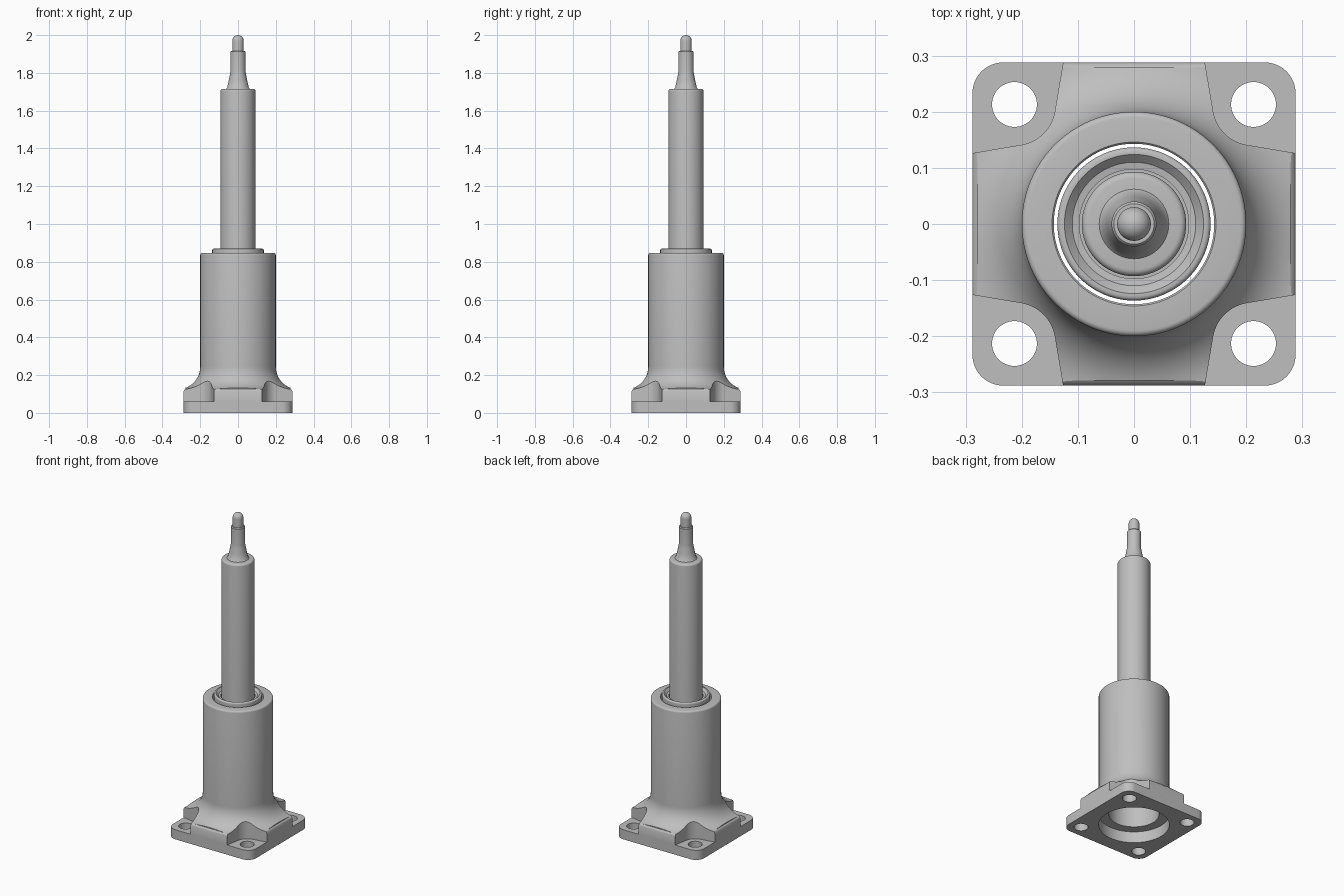
import bpy, bmesh
from math import sin, cos, pi, radians

cube = bpy.data.objects.get("Cube")
if cube:
    bpy.data.objects.remove(cube, do_unlink=True)

# Single plain grey
GREY = (0.52, 0.52, 0.52, 1)
mat = bpy.data.materials.new("plain_grey")
mat.use_nodes = True
mat.diffuse_color = GREY
mat.node_tree.nodes["Principled BSDF"].inputs["Base Color"].default_value = GREY


def finish(name, bm):
    bmesh.ops.remove_doubles(bm, verts=bm.verts, dist=1e-6)
    bmesh.ops.recalc_face_normals(bm, faces=bm.faces)
    mesh = bpy.data.meshes.new(name)
    bm.to_mesh(mesh)
    bm.free()
    mesh.materials.append(mat)
    obj = bpy.data.objects.new(name, mesh)
    bpy.context.collection.objects.link(obj)
    return obj


def arc(cx, cy, r, start, end, steps):
    angles = [radians(start + (end - start) * i / steps) for i in range(steps + 1)]
    return [(cx + r * cos(a), cy + r * sin(a)) for a in angles]


def lathe(name, profile, segments=96):
    """Revolve a closed (radius, height) profile around z."""
    bm = bmesh.new()
    rings = []
    for i in range(segments):
        a = 2 * pi * i / segments
        rings.append([bm.verts.new((r * cos(a), r * sin(a), z)) for r, z in profile])
    n = len(profile)
    for i in range(segments):
        p, q = rings[i], rings[(i + 1) % segments]
        for j in range(n):
            k = (j + 1) % n
            on_axis = profile[j][0] == 0, profile[k][0] == 0
            if all(on_axis):
                continue
            if on_axis[0]:
                bm.faces.new((p[j], q[k], p[k]))
            elif on_axis[1]:
                bm.faces.new((p[j], q[j], p[k]))
            else:
                bm.faces.new((p[j], q[j], q[k], p[k]))
    return finish(name, bm)


def loft(name, sections):
    """Skin a stack of (outline, height) sections and cap both ends."""
    bm = bmesh.new()
    rings = [[bm.verts.new((x, y, z)) for x, y in outline] for outline, z in sections]
    n = len(rings[0])
    for low, high in zip(rings, rings[1:]):
        for i in range(n):
            k = (i + 1) % n
            bm.faces.new((low[i], low[k], high[k], high[i]))
    bm.faces.new(rings[0])
    bm.faces.new(rings[-1])
    return finish(name, bm)


def rounded_square(half, radius):
    c = half - radius
    pts = []
    for i, (sx, sy) in enumerate(((1, 1), (-1, 1), (-1, -1), (1, -1))):
        pts += arc(sx * c, sy * c, radius, 90 * i, 90 * i + 90, 10)
    return pts


def cut(target, cutter, operation):
    mod = target.modifiers.new("cut", 'BOOLEAN')
    mod.operation = operation
    mod.solver = 'EXACT'
    mod.object = cutter
    bpy.context.view_layer.objects.active = target
    bpy.ops.object.modifier_apply(modifier=mod.name)
    bpy.data.objects.remove(cutter, do_unlink=True)


# Housing: hollow tube flaring into the base, with a counterbore below
HALF, CORNER = 0.288, 0.055
fillet = arc(0.32, 0.245, 0.12, 270, 180, 16)
housing = lathe("housing", [(0.2, 0), (0.45, 0), (0.45, 0.125)] + fillet
                + arc(0.19, 0.836, 0.01, 0, 90, 4)
                + [(0.146, 0.846), (0.143, 0.843), (0.143, 0.07), (0.2, 0.07)])

# Trim the base to a rounded square with a softened upper edge
trim = [(0, -0.05), (0, 0.115), (0.003, 0.122), (0.009, 0.127), (0.009, 1)]
cut(housing, loft("trim", [(rounded_square(HALF - d, CORNER - d), z) for d, z in trim]),
    'INTERSECT')

# Corner pockets and bolt holes
BOLT = 0.213
pocket = [(0.116, 0.35)] + arc(BOLT, BOLT, 0.073, 190, 260, 14) + [(0.35, 0.116), (0.35, 0.35)]
hole = arc(BOLT, BOLT, 0.04, 0, 352.5, 47)
for sx in (-1, 1):
    for sy in (-1, 1):
        for outline, low, high in ((pocket, 0.06, 0.4), (hole, -0.05, 0.1)):
            shape = [(sx * x, sy * y) for x, y in outline]
            cut(housing, loft("cutter", [(shape, low), (shape, high)]), 'DIFFERENCE')

# Guide sleeve inside the housing, dished around the rod
sleeve = lathe("guide_sleeve", [(0.0975, 0.3), (0.1365, 0.3), (0.1365, 0.855)]
               + arc(0.1285, 0.861, 0.008, 0, 90, 4)
               + [(0.124, 0.869), (0.117, 0.862), (0.11, 0.855), (0.0975, 0.853)])

# Rod with rounded shoulder, tapered neck and domed tip
rod = lathe("rod", [(0, 0.3), (0.093, 0.3)]
            + arc(0.081, 1.703, 0.012, 0, 90, 5)
            + [(0.062, 1.716), (0.057, 1.722), (0.049, 1.76), (0.042, 1.795), (0.04, 1.81)]
            + [(0.04, 1.912), (0.036, 1.917), (0.03, 1.917)]
            + arc(0, 1.97, 0.03, 0, 84, 10) + [(0, 2.0)])

# Close the ring between sleeve and rod at the lower end
seal = lathe("piston_seal", [(0, 0.28), (0.13, 0.28), (0.1365, 0.2865), (0.1365, 0.3), (0, 0.3)])

bpy.ops.object.select_all(action='DESELECT')
for obj in (housing, sleeve, rod, seal):
    obj.select_set(True)
bpy.context.view_layer.objects.active = housing
bpy.ops.object.shade_smooth_by_angle(angle=radians(30))
